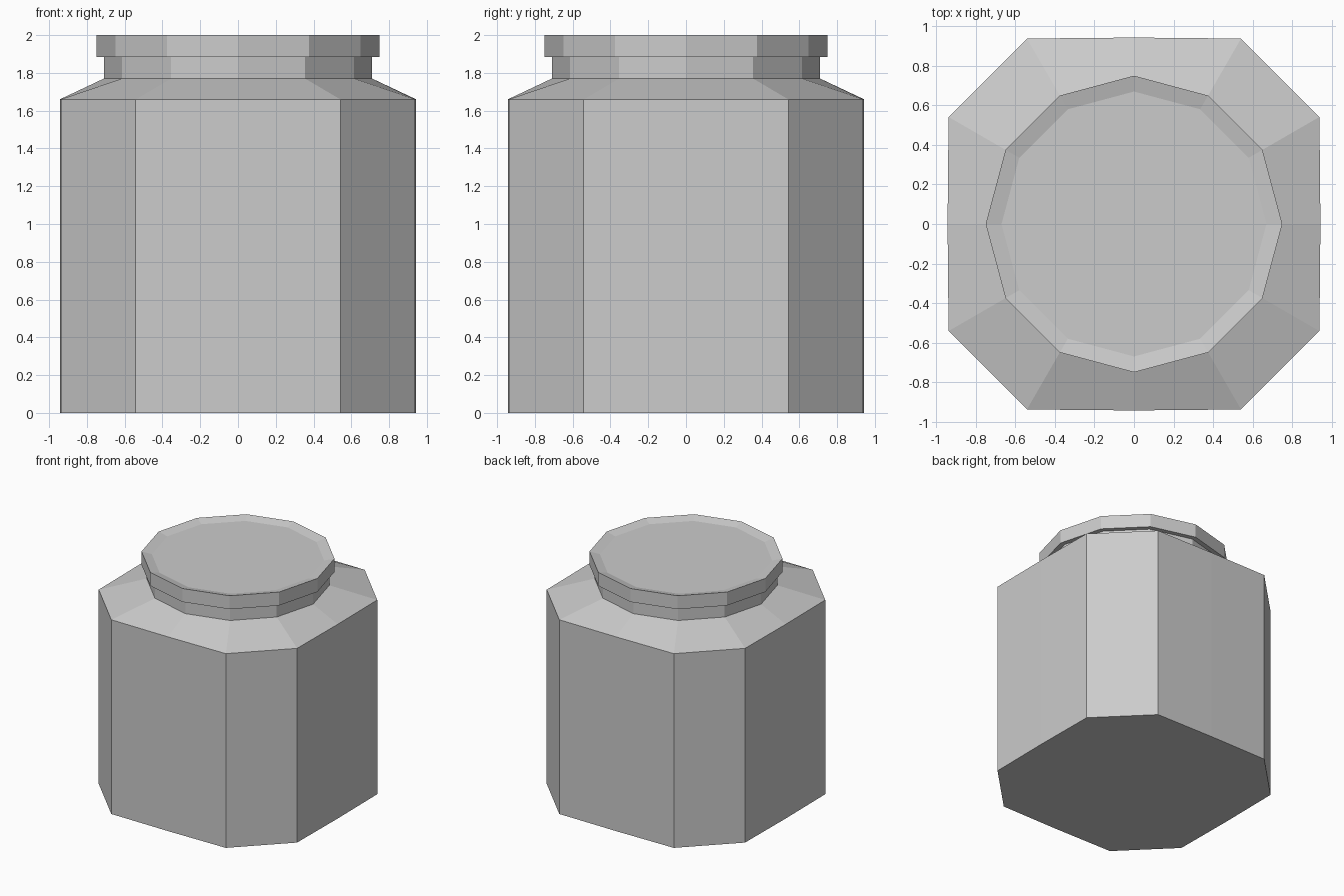
import bpy, bmesh
from math import sin, cos, radians

if "Cube" in bpy.data.objects:
    bpy.data.objects.remove(bpy.data.objects["Cube"])

SIDES = 12


def ring(radius, z, mid=None):
    # 12 points; mid pulls in the four on-axis points to flatten the sides
    pts = []
    for i in range(SIDES):
        r = mid if mid is not None and i % 3 == 0 else radius
        a = radians(30 * i)
        pts.append((r * cos(a), r * sin(a), z))
    return pts


def loft(name, rings):
    bm = bmesh.new()
    loops = [[bm.verts.new(p) for p in pts] for pts in rings]
    for lo, hi in zip(loops, loops[1:]):
        for i in range(SIDES):
            j = (i + 1) % SIDES
            bm.faces.new((lo[i], lo[j], hi[j], hi[i]))
    bm.faces.new(loops[0][::-1])
    bm.faces.new(loops[-1])
    mesh = bpy.data.meshes.new(name)
    bm.to_mesh(mesh)
    bm.free()
    obj = bpy.data.objects.new(name, mesh)
    bpy.context.collection.objects.link(obj)
    return obj


# Squared jar body, sloped shoulder and round neck
loft("jar_body", [
    ring(1.083, 0.0, 0.943),
    ring(1.083, 1.66, 0.943),
    ring(0.71, 1.77),
    ring(0.71, 1.885),
])

# Lid with a shallow dished top
loft("lid", [
    ring(0.75, 1.885),
    ring(0.75, 2.0),
    ring(0.67, 1.98),
])
